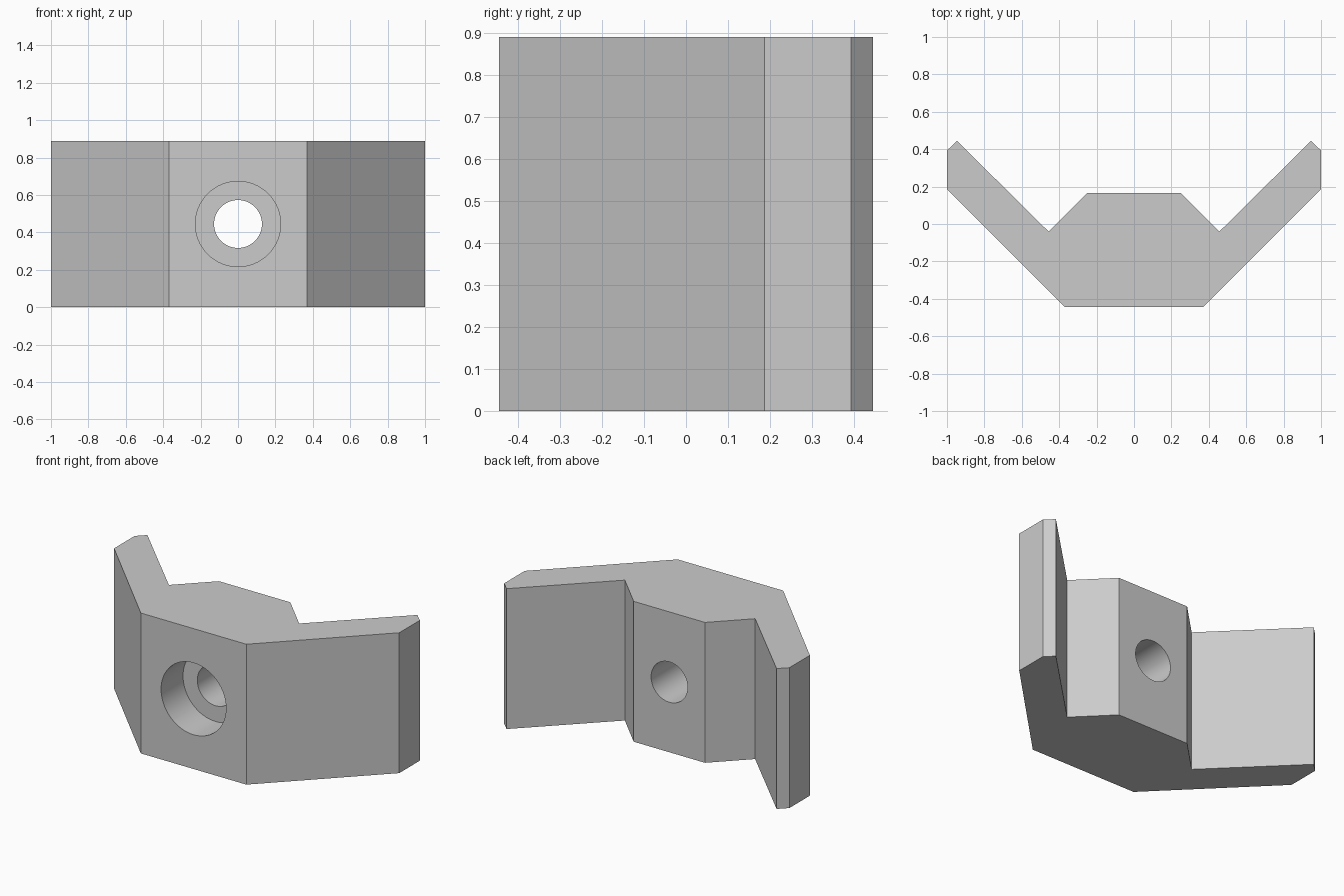
import bpy, bmesh, math

if "Cube" in bpy.data.objects:
    bpy.data.objects.remove(bpy.data.objects["Cube"])

HEIGHT = 0.89
FRONT = -0.445

grey = bpy.data.materials.new("plain grey")
grey.diffuse_color = (0.6, 0.6, 0.6, 1)
grey.use_nodes = True
grey.node_tree.nodes["Principled BSDF"].inputs["Base Color"].default_value = grey.diffuse_color

# Winged bracket: mirrored plan profile, extruded upward
half = [(0.37, FRONT), (1.0, 0.187), (1.0, 0.393),
        (0.947, 0.445), (0.457, -0.04), (0.25, 0.167)]
outline = half + [(-x, y) for x, y in reversed(half)]
bm = bmesh.new()
base = bm.faces.new([bm.verts.new((x, y, 0)) for x, y in outline])
top = bmesh.ops.extrude_face_region(bm, geom=[base])["geom"]
bmesh.ops.translate(bm, vec=(0, 0, HEIGHT),
                    verts=[g for g in top if isinstance(g, bmesh.types.BMVert)])
bmesh.ops.recalc_face_normals(bm, faces=bm.faces)
mesh = bpy.data.meshes.new("bracket")
bm.to_mesh(mesh)
bm.free()
mesh.materials.append(grey)
bracket = bpy.data.objects.new("bracket", mesh)
bpy.context.collection.objects.link(bracket)


def bore(name, radius, y0, y1):
    """Cut a round hole along y through the middle of the bracket."""
    bpy.ops.mesh.primitive_cylinder_add(
        vertices=64, radius=radius, depth=y1 - y0,
        location=(0, (y0 + y1) / 2, HEIGHT / 2), rotation=(math.pi / 2, 0, 0))
    cutter = bpy.context.object
    cutter.name = name
    cutter.hide_render = True
    cutter.data.materials.append(grey)
    bpy.ops.object.select_all(action="DESELECT")
    bracket.select_set(True)
    bpy.context.view_layer.objects.active = bracket
    mod = bracket.modifiers.new(name, "BOOLEAN")
    mod.operation = "DIFFERENCE"
    mod.solver = "EXACT"
    mod.object = cutter
    bpy.ops.object.modifier_apply(modifier=name)
    bpy.data.objects.remove(cutter)


# Bolt hole right through, and wide recess for the bolt head in front
bore("bolt_hole", 0.128, -0.6, 0.4)
bore("head_recess", 0.228, -0.6, FRONT + 0.22)

bpy.ops.object.shade_smooth_by_angle(angle=math.radians(30))
